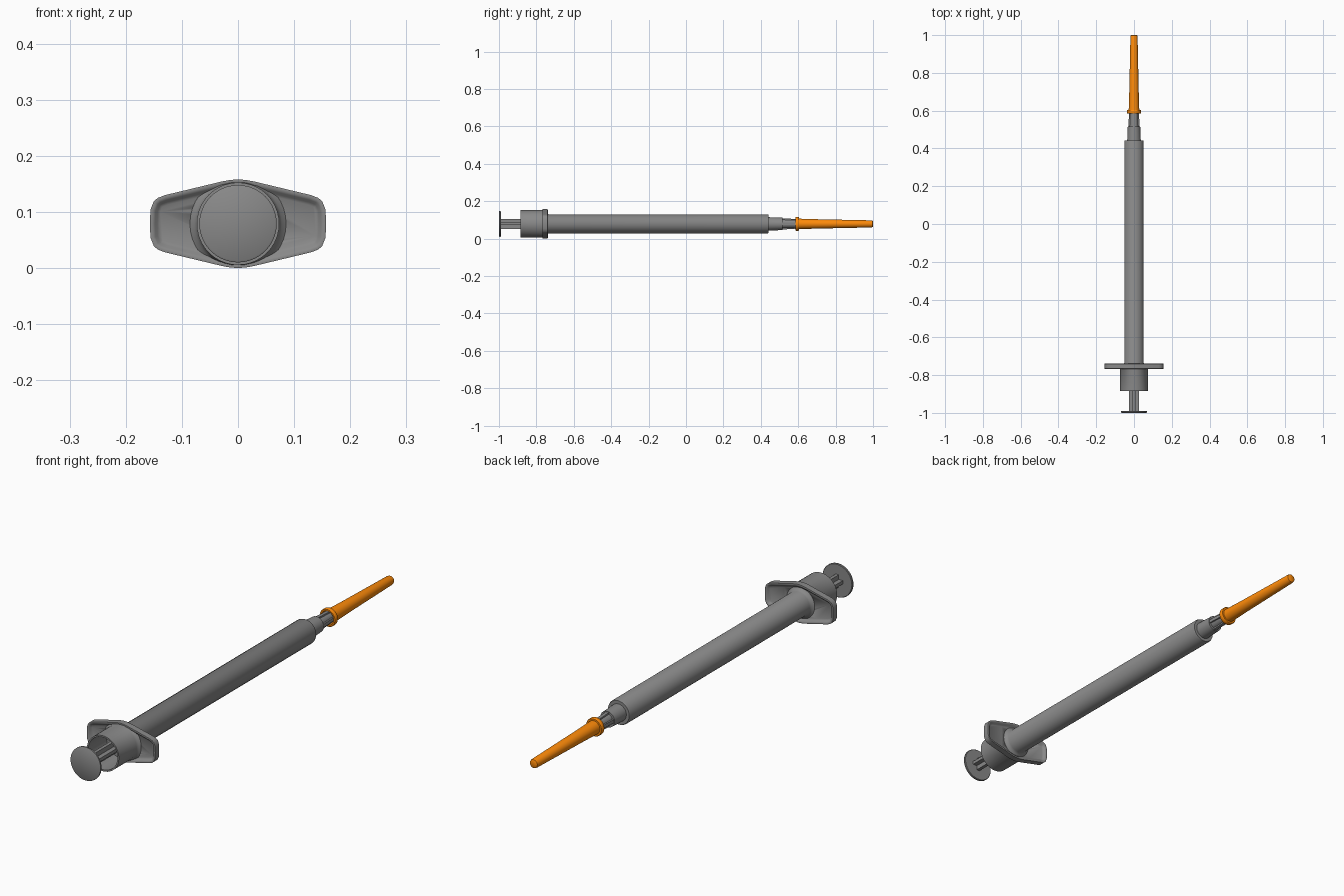
import bpy, bmesh, math
from mathutils import Vector, Matrix

if "Cube" in bpy.data.objects:
    bpy.data.objects.remove(bpy.data.objects["Cube"])

CZ = 0.079          # height of the syringe axis
SEG = 40


def material(name, rgb):
    m = bpy.data.materials.new(name)
    m.diffuse_color = (*rgb, 1)
    m.use_nodes = True
    m.node_tree.nodes["Principled BSDF"].inputs["Base Color"].default_value = m.diffuse_color
    return m


orange = material("orange_plastic", (1.0, 0.26, 0.003))
grey = material("grey_plastic", (0.25, 0.25, 0.25))


def finish(bm, name, mat=grey, angle=35):
    bmesh.ops.remove_doubles(bm, verts=bm.verts, dist=1e-5)
    bmesh.ops.recalc_face_normals(bm, faces=bm.faces)
    me = bpy.data.meshes.new(name)
    bm.to_mesh(me)
    bm.free()
    ob = bpy.data.objects.new(name, me)
    bpy.context.collection.objects.link(ob)
    ob.location.z = CZ
    me.materials.append(mat)
    bpy.ops.object.select_all(action='DESELECT')
    ob.select_set(True)
    bpy.context.view_layer.objects.active = ob
    bpy.ops.object.shade_smooth_by_angle(angle=math.radians(angle))
    return ob


def lathe(name, profile, closed=False, mat=grey):
    """Turn a (y, radius) profile around the y axis."""
    bm = bmesh.new()
    vs = [bm.verts.new((r, y, 0)) for y, r in profile]
    es = [bm.edges.new(p) for p in zip(vs, vs[1:])]
    if closed:
        es.append(bm.edges.new((vs[-1], vs[0])))
    bmesh.ops.spin(bm, geom=vs + es, axis=(0, 1, 0), cent=(0, 0, 0),
                   angle=math.tau, steps=SEG)
    return finish(bm, name, mat)


def cross_rod(name, y0, y1, r0, r1, t):
    """Rod with a plus-shaped section, tapering from r0 to r1."""
    bm = bmesh.new()
    rings = []
    for y, r in ((y0, r0), (y1, r1)):
        ring = []
        for k in range(4):
            rot = Matrix.Rotation(k * math.pi / 2, 3, 'Y')
            for p in ((r, y, t), (r, y, -t), (t, y, -t)):
                ring.append(bm.verts.new(rot @ Vector(p)))
        rings.append(ring)
    a, b = rings
    for i in range(12):
        j = (i + 1) % 12
        bm.faces.new((a[i], a[j], b[j], b[i]))
    bm.faces.new(a)
    bm.faces.new(b)
    return finish(bm, name)


# Hollow barrel, flared where it meets the finger flange
lathe("barrel", [(-0.755, 0.043), (-0.755, 0.074), (-0.750, 0.065), (-0.744, 0.056),
                 (-0.735, 0.0515), (0.436, 0.0515), (0.442, 0.049), (0.442, 0.0),
                 (0.425, 0.0), (0.425, 0.043)], closed=True)

# Open collar behind the flange; its flare is kept within the flange height
collar = lathe("collar", [(-0.755, 0.043), (-0.755, 0.087), (-0.762, 0.078),
                          (-0.770, 0.0735), (-0.885, 0.0735), (-0.885, 0.067),
                          (-0.765, 0.067), (-0.765, 0.043)], closed=True)
for v in collar.data.vertices:
    top = 0.0735 if abs(v.co.x) < 0.01 else 0.077 - 0.24 * abs(v.co.x)
    if v.co.y > -0.765:
        v.co.z = max(-top, min(top, v.co.z))

# Finger flange with a dished pocket on both faces
quarter = [(0.157, 0.0), (0.156, 0.025), (0.150, 0.040), (0.143, 0.046),
           (0.130, 0.051), (0.080, 0.063), (0.030, 0.075), (0.014, 0.078)]
half = quarter + [(0.0, 0.079)] + [(-x, z) for x, z in reversed(quarter)]
outline = half + [(x, -z) for x, z in reversed(half[1:-1])]
outline = list(dict.fromkeys(outline))
bm = bmesh.new()
front = bm.faces.new([bm.verts.new((x, -0.766, z)) for x, z in outline])
ext = bmesh.ops.extrude_face_region(bm, geom=[front])
bmesh.ops.translate(bm, vec=(0, 0.026, 0),
                    verts=[g for g in ext["geom"] if isinstance(g, bmesh.types.BMVert)])
bmesh.ops.recalc_face_normals(bm, faces=bm.faces)
for f in [f for f in bm.faces if len(f.verts) > 4]:
    for width, depth in ((0.004, 0.001), (0.005, -0.003), (0.004, -0.005), (0.005, -0.003)):
        bmesh.ops.inset_region(bm, faces=[f], thickness=width, depth=depth)
flange = finish(bm, "finger_flange", angle=60)
# bore through the web so the plunger can pass
bore = lathe("bore_cutter", [(-0.8, 0.0), (-0.8, 0.046), (-0.7, 0.046), (-0.7, 0.0)])
bore.hide_render = True
bore.hide_viewport = True
cut = flange.modifiers.new("bore", 'BOOLEAN')
cut.operation = 'DIFFERENCE'
cut.object = bore

# Plunger: thumb disc, ribbed stem and stopper
lathe("thumb_disc", [(-1.0, 0.0), (-1.0, 0.066), (-0.998, 0.069), (-0.992, 0.069),
                     (-0.990, 0.067), (-0.990, 0.0)])
cross_rod("plunger_stem", -0.991, 0.36, 0.026, 0.026, 0.007)
lathe("stopper", [(0.355, 0.0), (0.355, 0.042), (0.41, 0.042), (0.423, 0.0)])

# Nozzle and finned needle hub
lathe("nozzle", [(0.44, 0.0), (0.44, 0.036), (0.515, 0.033), (0.515, 0.0)])
lathe("hub_core", [(0.51, 0.0), (0.51, 0.024), (0.63, 0.020), (0.63, 0.0)])
cross_rod("hub_fins", 0.513, 0.63, 0.030, 0.024, 0.007)

# Hollow needle cap with a raised lip
lathe("needle_cap", [(0.585, 0.029), (0.585, 0.035), (0.588, 0.037), (0.601, 0.037),
                     (0.604, 0.035), (0.604, 0.028), (0.70, 0.025), (0.99, 0.019),
                     (0.998, 0.017), (1.0, 0.014), (1.0, 0.0), (0.985, 0.0),
                     (0.985, 0.013), (0.65, 0.024)], closed=True, mat=orange)
